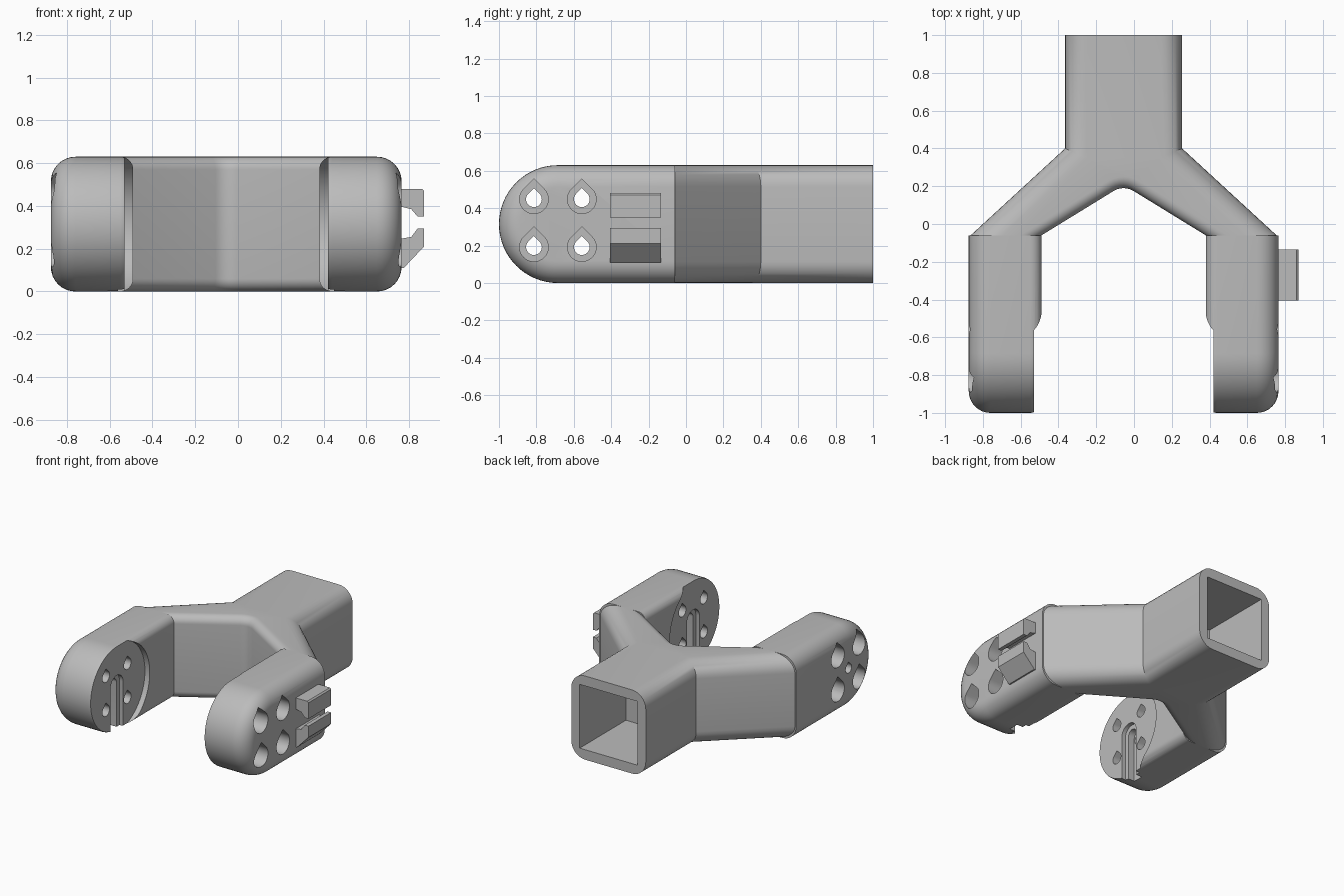
import bpy, bmesh
from math import sin, cos, pi, radians

cube = bpy.data.objects.get("Cube")
if cube:
    bpy.data.objects.remove(cube)

grey = bpy.data.materials.new("light_grey")
grey.use_nodes = True
GREY = (0.5, 0.5, 0.5, 1)
grey.diffuse_color = GREY
grey.node_tree.nodes["Principled BSDF"].inputs["Base Color"].default_value = GREY

CX = -0.055            # centre line of the fork
H = 0.63               # height
R = H / 2              # radius of the rounded tips
TIP_Y = R - 1          # centre of the tips
SEAM_Y = -0.06         # where the arms leave the fork
OUT, IN, PAD = 0.82, 0.435, 0.475   # arm faces, measured from the centre line
ROUND, SMALL = 0.115, 0.06          # outer and inner edge radii


def arc(a, b, r, start, end, n):
    return [(a + r * cos(start + (end - start) * i / n),
             b + r * sin(start + (end - start) * i / n)) for i in range(n + 1)]


def teardrop(a, b, r):
    return arc(a, b, r, 0.75 * pi, 2.25 * pi, 24) + [(a, b + r * 2 ** 0.5)]


def box(a0, a1, b0, b1):
    return [(a0, b0), (a1, b0), (a1, b1), (a0, b1)]


def prism(name, points, axis, lo, hi, rounds=()):
    """Extrude a flat outline along an axis; rounds = (edge test, radius) pairs."""
    place = {"x": lambda p, t: (t, p[0], p[1]),
             "y": lambda p, t: (p[0], t, p[1]),
             "z": lambda p, t: (p[0], p[1], t)}[axis]
    bm = bmesh.new()
    ends = [[bm.verts.new(place(p, t)) for p in points] for t in (lo, hi)]
    for ring in ends:
        bm.faces.new(ring)
    n = len(points)
    for i in range(n):
        j = (i + 1) % n
        bm.faces.new((ends[0][i], ends[0][j], ends[1][j], ends[1][i]))
    bmesh.ops.recalc_face_normals(bm, faces=bm.faces)
    picked = [([e for e in bm.edges if test(*[v.co for v in e.verts])], r)
              for test, r in rounds]
    for edges, r in picked:
        bmesh.ops.bevel(bm, geom=edges, offset=r, segments=8, profile=0.5,
                        affect="EDGES", clamp_overlap=False)
    bmesh.ops.recalc_face_normals(bm, faces=bm.faces)
    mesh = bpy.data.meshes.new(name)
    bm.to_mesh(mesh)
    bm.free()
    mesh.materials.append(grey)
    obj = bpy.data.objects.new(name, mesh)
    bpy.context.collection.objects.link(obj)
    return obj


def activate(obj):
    bpy.ops.object.select_all(action="DESELECT")
    obj.select_set(True)
    bpy.context.view_layer.objects.active = obj


def cut(obj, points, axis, lo, hi):
    cutter = prism("cutter", points, axis, min(lo, hi), max(lo, hi))
    cutter.hide_render = True
    mod = obj.modifiers.new("cut", "BOOLEAN")
    mod.operation, mod.solver, mod.object = "DIFFERENCE", "EXACT", cutter
    activate(obj)
    bpy.ops.object.modifier_apply(modifier=mod.name)
    bpy.data.objects.remove(cutter)


def finish(obj):
    activate(obj)
    bpy.ops.object.shade_smooth_by_angle(angle=radians(30))


# Fork: stem plus two diagonal branches, with a rounded crotch
crotch = arc(CX, 0.09, 0.1, radians(60), radians(120), 6)
outline = ([(CX - 0.31, 1), (CX - 0.31, 0.4), (CX - 0.81, SEAM_Y), (CX - IN, SEAM_Y)]
           + crotch[::-1]
           + [(CX + IN, SEAM_Y), (CX + 0.81, SEAM_Y), (CX + 0.31, 0.4), (CX + 0.31, 1)])


def flat_edge(a, b):
    along_end = abs(a.y - b.y) < 1e-4 and (a.y > 0.9 or a.y < 0)
    return abs(a.z - b.z) < 1e-4 and not along_end


def inner_edge(a, b):
    return flat_edge(a, b) and max(a.y, b.y) < 0.3 and max(abs(a.x - CX), abs(b.x - CX)) < 0.5


def outer_edge(a, b):
    return flat_edge(a, b) and not inner_edge(a, b)


fork = prism("fork_body", outline, "z", 0, H, [(outer_edge, ROUND), (inner_edge, SMALL)])
# Square socket in the stem
cut(fork, box(CX - 0.24, CX + 0.24, R - 0.24, R + 0.24), "y", 0.45, 1.1)
finish(fork)

# Arms with rounded tips
side = arc(TIP_Y, R, R, 0.5 * pi, 1.5 * pi, 32) + [(SEAM_Y, 0), (SEAM_Y, H)]
for name, s in (("left_arm", 1), ("right_arm", -1)):
    def at(u):
        return CX + s * u

    def rim(u):
        return lambda a, b: (abs(a.x - at(u)) < 1e-4 and abs(b.x - at(u)) < 1e-4
                             and min(a.y, b.y) < SEAM_Y - 0.01)

    arm = prism(name, side, "x", min(at(IN), at(OUT)), max(at(IN), at(OUT)),
                [(rim(OUT), ROUND), (rim(IN), SMALL)])
    # Round recess on the inner face
    cut(arm, arc(TIP_Y, R, 0.335, 0, 2 * pi * 63 / 64, 63), "x", at(0.3), at(PAD))
    # Stepped cable channel running down from the middle of the recess
    channel = arc(TIP_Y, R + 0.02, 0.075, 0, pi, 12) + [(TIP_Y - 0.075, -0.1), (TIP_Y + 0.075, -0.1)]
    groove = arc(TIP_Y, R + 0.02, 0.04, 0, pi, 12) + [(TIP_Y - 0.04, -0.1), (TIP_Y + 0.04, -0.1)]
    cut(arm, channel, "x", at(0.3), at(PAD + 0.03))
    cut(arm, groove, "x", at(0.3), at(PAD + 0.08))
    # Screw holes with wide outer bores
    for dy in (-0.128, 0.128):
        for dz in (-0.128, 0.128):
            y, z = TIP_Y + dy, R + dz + 0.005
            cut(arm, teardrop(y, z, 0.042), "x", at(0.3), at(1))
            cut(arm, teardrop(y, z, 0.077), "x", at(OUT - 0.2), at(1))
    # Centre hole on one arm only
    if s < 0:
        cut(arm, teardrop(TIP_Y, R, 0.035), "x", at(0.3), at(1))
    finish(arm)

# Cable clip on the outside of the left arm
upper = [(0.75, 0.48), (0.86, 0.48), (0.87, 0.47), (0.87, 0.35), (0.84, 0.35),
         (0.81, 0.385), (0.75, 0.4)]
lower = [(0.75, 0.11), (0.775, 0.11), (0.87, 0.21), (0.87, 0.295), (0.84, 0.295),
         (0.81, 0.255), (0.75, 0.245)]
for name, points in (("upper_clip", upper), ("lower_clip", lower)):
    finish(prism(name, points, "y", -0.405, -0.135))
